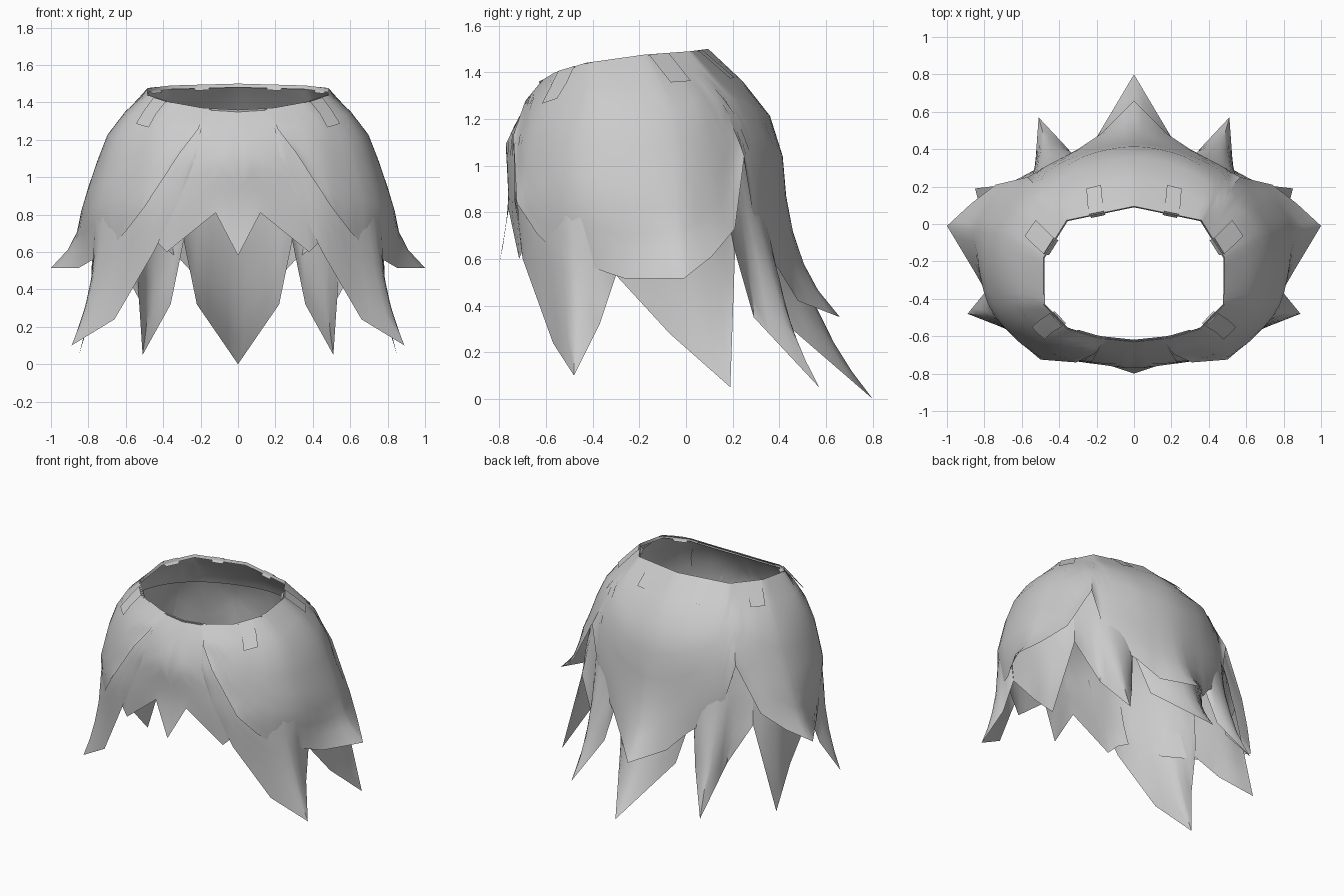
import bpy, bmesh, math
from mathutils import Vector

if "Cube" in bpy.data.objects:
    bpy.data.objects.remove(bpy.data.objects["Cube"])

mat = bpy.data.materials.new("light_grey")
mat.use_nodes = True
GREY = (0.6, 0.6, 0.6, 1)
mat.diffuse_color = GREY
mat.node_tree.nodes["Principled BSDF"].inputs["Base Color"].default_value = GREY

# Half cross-sections from front (u=0) round the side to back (u=6)
WAIST = [(0, -.63, 1.36), (.19, -.61, 1.37), (.36, -.56, 1.40), (.485, -.43, 1.44),
         (.485, -.18, 1.475), (.36, .02, 1.49), (0, .095, 1.5)]
RINGS = [
    (1.28, [(0, -.69), (.25, -.68), (.47, -.60), (.65, -.40), (.655, -.07), (.44, .20), (0, .33)]),
    (1.10, [(0, -.79), (.27, -.745), (.50, -.66), (.71, -.43), (.725, -.03), (.47, .27), (0, .41)]),
    (0.85, [(0, -.775), (.30, -.755), (.55, -.68), (.785, -.42), (.80, .00), (.50, .30), (0, .425)]),
    (0.50, [(0, -.80), (.32, -.75), (.58, -.64), (.76, -.42), (.78, .04), (.50, .34), (0, .46)]),
]


def waist(u):
    """Point on the angular waist line."""
    i = min(int(u), 5)
    return Vector(WAIST[i]).lerp(Vector(WAIST[i + 1]), u - i)


def around(ring, u):
    """Point on a smoothly rounded half ring (Catmull-Rom)."""
    i = min(int(u), 5)
    t = u - i
    pts = [(-ring[1][0], ring[1][1])] + ring + [(-ring[5][0], ring[5][1])]
    a, b, c, d = (Vector(p) for p in pts[i:i + 4])
    return .5 * (2 * b + (c - a) * t + (2 * a - 5 * b + 4 * c - d) * t ** 2
                 + (3 * b - a - 3 * c + d) * t ** 3)


def shell(u, z, k=1.0):
    """Point on the skirt shell at position u and height z, scaled by k."""
    prof = [waist(u)] + [Vector((*around(r, u), h)) for h, r in RINGS]
    p = prof[0] if z >= prof[0].z else prof[-1]
    for a, b in zip(prof, prof[1:]):
        if a.z >= z >= b.z:
            p = a.lerp(b, (a.z - z) / (a.z - b.z))
            break
    return Vector((p.x * k, -.28 + (p.y + .28) * k, z))


def grid_object(name, columns):
    """Mirrored sheet from columns of points."""
    bm = bmesh.new()
    cols = [[bm.verts.new(p) for p in c] for c in columns]
    for a, b in zip(cols, cols[1:]):
        for j in range(len(a) - 1):
            bm.faces.new((a[j], a[j + 1], b[j + 1], b[j]))
    me = bpy.data.meshes.new(name)
    bm.to_mesh(me)
    bm.free()
    me.materials.append(mat)
    ob = bpy.data.objects.new(name, me)
    bpy.context.collection.objects.link(ob)
    mod = ob.modifiers.new("Mirror", "MIRROR")
    mod.merge_threshold = 0.002
    bpy.ops.object.select_all(action="DESELECT")
    ob.select_set(True)
    bpy.context.view_layer.objects.active = ob
    bpy.ops.object.shade_smooth_by_angle(angle=math.radians(50))


def leaf_panel(name, edge, k=1.0, start=9.0, flare=6.0):
    """Sheet hanging from the waist (or height start) to a jagged lower edge.
    Each edge entry is (u at the top, x, y, z); flare sets how late it bends out."""
    ends = []
    for u, x, y, z in edge:
        p = Vector((x, y, z))
        low = min((i * .03 for i in range(201)),
                  key=lambda v: (shell(v, z, k) - p).length)
        ends.append((Vector((u, low)), p))
    fine = [(a[0].lerp(b[0], s / 4), a[1].lerp(b[1], s / 4))
            for a, b in zip(ends, ends[1:]) for s in range(4)] + [ends[-1]]
    columns = []
    for (top, low), p in fine:
        z0 = min(start, waist(top).z)
        rest = p - shell(low, p.z, k)
        columns.append([shell(top + (low - top) * t, z0 + (p.z - z0) * t, k)
                        + rest * t ** flare
                        for t in (0, .12, .25, .4, .55, .68, .8, .9, 1)])
    grid_object(name, columns)


# Outer layer: large side petals and the pointed back petal
leaf_panel("side_petal", [
    (.8, .21, -.695, 1.26), (1.1, .31, -.74, 1.13), (1.7, .5, -.725, .84),
    (2.3, .60, -.64, .71), (2.6, .69, -.54, .61), (3.3, .85, -.26, .515),
    (4.0, 1.0, -.01, .515), (4.3, .87, .11, .61), (4.6, .74, .21, .73),
    (4.8, .57, .25, 1.04)])
leaf_panel("back_petal", [
    (4.8, .57, .25, 1.04), (5.0, .48, .30, .69), (5.3, .30, .40, .55),
    (5.6, .18, .48, .42), (6, 0, .66, .35)])

# Front: zigzag centre panel and the long leaf beside it
leaf_panel("front_panel", [
    (0, 0, -.8, .58), (.35, .12, -.76, .81), (1.1, .38, -.715, .60),
    (1.4, .44, -.69, .66), (1.7, .50, -.65, .68)], k=.967)
leaf_panel("front_leaf", [
    (.74, .23, -.735, 1.08), (.95, .33, -.735, .85), (1.4, .45, -.70, .60),
    (1.9, .66, -.57, .24), (2.4, .89, -.48, .10), (2.8, .80, -.37, .32),
    (3.2, .77, -.30, .53)], k=.982, flare=3.5)

# Inner layer: long leaves below the sides and back
leaf_panel("side_leaf", [
    (3.2, .77, -.30, .53), (3.6, .78, -.07, .28), (4.3, .85, .19, .05),
    (4.6, .68, .21, .63)], k=.965, start=1.2, flare=2.7)
leaf_panel("rear_leaf", [
    (4.6, .68, .21, .63), (4.8, .53, .29, .35), (5.0, .51, .57, .05),
    (5.3, .36, .41, .32), (5.5, .29, .33, .66)], k=.965, start=1.2, flare=2.7)
leaf_panel("back_leaf", [
    (5.5, .29, .33, .66), (5.7, .22, .43, .32), (6, 0, .8, 0)],
    k=.965, start=1.2, flare=2.7)

# Thin rim turned in at the waist opening
grid_object("waist_rim", [[shell(i / 2, 2, k) * 1 + Vector((0, 0, waist(i / 2).z - 2 - d))
                           for k, d in ((1, 0), (.985, .02))] for i in range(13)])

# Short straps folded over the waist: u at top and bottom, half widths, drop
for name, tops, halves, drop in (("front_strap", (2.4, 2.15), (.26, .18), .14),
                                 ("side_strap", (4.3, 4.33), (.21, .17), .12),
                                 ("back_strap", (5.45, 5.5), (.11, .09), .12)):
    cols = []
    for s in (-1, 0, 1):
        u = tops[0] + s * halves[0]
        v = tops[1] + s * halves[1]
        z = waist(u).z
        pts = [shell(u, z, .96) - Vector((0, 0, .03)), shell(u, z, 1.02)]
        pts += [shell(u + (v - u) * t, z - drop * t, 1.025) for t in (.5, 1)]
        cols.append(pts)
    grid_object(name, cols)
